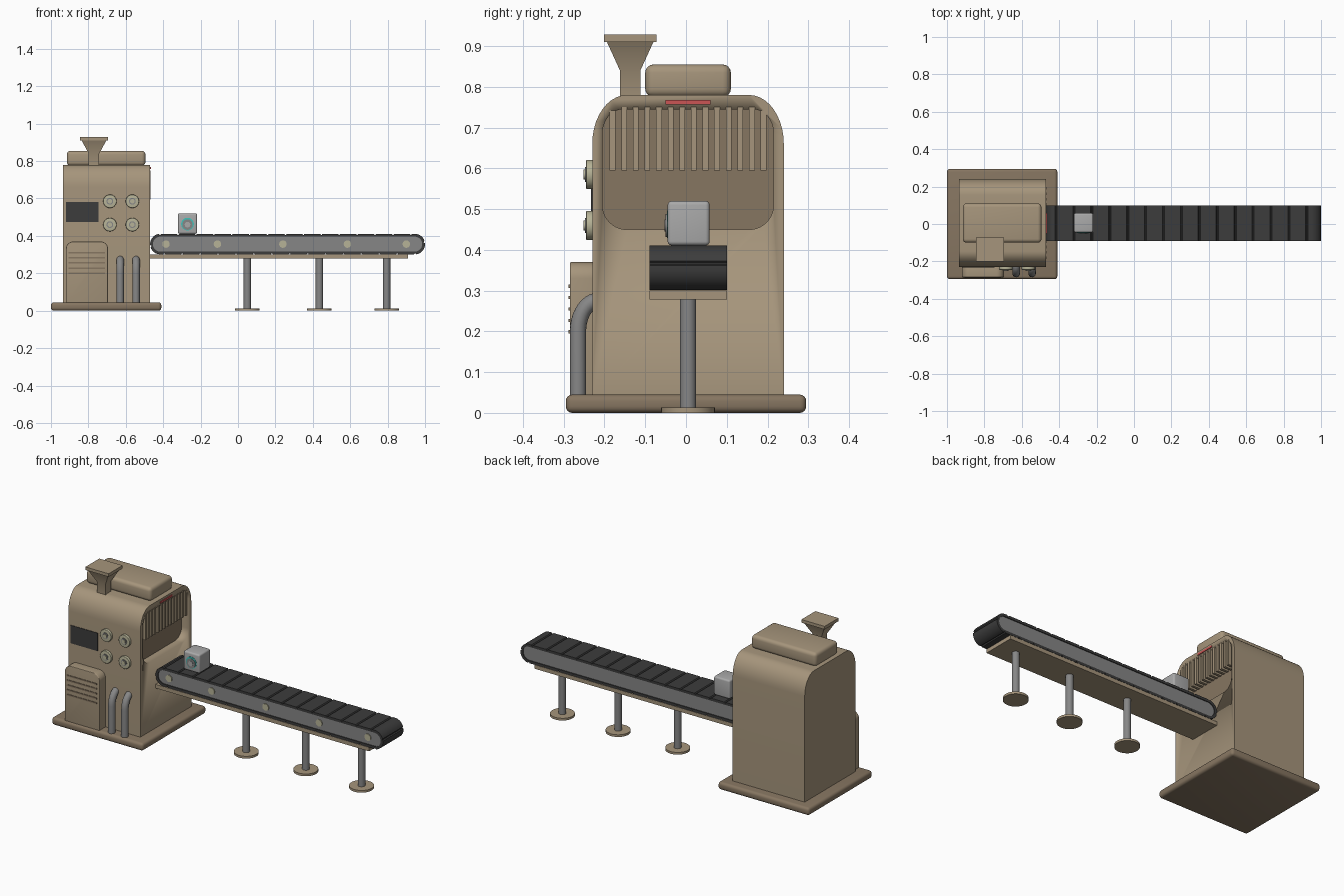
import bpy, bmesh, math

if "Cube" in bpy.data.objects:
    bpy.data.objects.remove(bpy.data.objects["Cube"])


def material(name, r, g, b):
    m = bpy.data.materials.new(name)
    m.diffuse_color = (r, g, b, 1)
    m.use_nodes = True
    m.node_tree.nodes["Principled BSDF"].inputs["Base Color"].default_value = m.diffuse_color
    return m


TAN = material("tan_paint", 0.38, 0.30, 0.20)
DARK = material("dark_tan_paint", 0.24, 0.18, 0.12)
STEEL = material("steel", 0.24, 0.24, 0.24)
RUBBER = material("rubber", 0.045, 0.045, 0.045)
KNOB = material("knob_ivory", 0.47, 0.45, 0.31)
PALE = material("pale_grey", 0.40, 0.40, 0.40)
RED = material("red_lamp", 0.6, 0.09, 0.09)
TEAL = material("teal_light", 0.05, 0.55, 0.5)


def finish(name, bm, mat, bevel=0):
    bmesh.ops.recalc_face_normals(bm, faces=bm.faces)
    me = bpy.data.meshes.new(name)
    bm.to_mesh(me)
    bm.free()
    ob = bpy.data.objects.new(name, me)
    bpy.context.collection.objects.link(ob)
    me.materials.append(mat)
    bpy.ops.object.select_all(action='DESELECT')
    ob.select_set(True)
    bpy.context.view_layer.objects.active = ob
    if bevel:
        mod = ob.modifiers.new("bevel", 'BEVEL')
        mod.width, mod.segments, mod.limit_method = bevel, 4, 'ANGLE'
        bpy.ops.object.modifier_apply(modifier=mod.name)
    bpy.ops.object.shade_smooth_by_angle(angle=math.radians(35))
    return ob


def place(axis, t, u, v):
    return {'x': (t, u, v), 'y': (u, t, v), 'z': (u, v, t)}[axis]


def prism(name, pts, axis, a, b, mat, bevel=0):
    """Extrude a 2D outline along an axis from a to b."""
    bm = bmesh.new()
    lo = [bm.verts.new(place(axis, a, *p)) for p in pts]
    hi = [bm.verts.new(place(axis, b, *p)) for p in pts]
    bm.faces.new(lo)
    bm.faces.new(hi)
    for i in range(len(pts)):
        j = (i + 1) % len(pts)
        bm.faces.new((lo[i], lo[j], hi[j], hi[i]))
    return finish(name, bm, mat, bevel)


def box(name, x, y, z, mat, bevel=0):
    return prism(name, [(x[0], y[0]), (x[1], y[0]), (x[1], y[1]), (x[0], y[1])],
                 'z', z[0], z[1], mat, bevel)


def circle(u, v, r, n=24):
    return [(u + r * math.cos(2 * math.pi * i / n), v + r * math.sin(2 * math.pi * i / n))
            for i in range(n)]


def rounded(u0, u1, v0, v1, bottom, top, n=10):
    """Rectangle with elliptical corners; bottom and top are (ru, rv) or None."""
    pts = []
    for su, sv, start in ((1, -1, 270), (1, 1, 0), (-1, 1, 90), (-1, -1, 180)):
        r = top if sv > 0 else bottom
        cu, cv = (u1 if su > 0 else u0), (v1 if sv > 0 else v0)
        if not r:
            pts.append((cu, cv))
            continue
        for i in range(n + 1):
            a = math.radians(start + 90 * i / n)
            pts.append((cu - su * r[0] + r[0] * math.cos(a), cv - sv * r[1] + r[1] * math.sin(a)))
    return pts


# Machine base and body
box("base_plate", (-1, -0.41), (-0.295, 0.295), (0, 0.045), DARK, 0.016)
body = prism("machine_body", rounded(-0.23, 0.24, 0.04, 0.78, None, (0.085, 0.12)),
             'x', -0.935, -0.47, TAN)

# Recess cut in the outlet side, with dark back panel
recess = rounded(-0.205, 0.215, 0.45, 0.745, (0.06, 0.06), (0.05, 0.06))
cutter = prism("recess_cutter", recess, 'x', -0.52, -0.4, DARK)
cutter.hide_render = True
mod = body.modifiers.new("recess", 'BOOLEAN')
mod.operation, mod.object, mod.solver = 'DIFFERENCE', cutter, 'EXACT'
bpy.context.view_layer.objects.active = body
bpy.ops.object.modifier_apply(modifier=mod.name)
bpy.data.objects.remove(cutter)
prism("recess_panel", recess, 'x', -0.525, -0.515, DARK)

# Vertical grille bars, shortened under the rounded corners
for i in range(14):
    y = 0.005 + (i - 6.5) * 0.0285
    over = max(0, abs(y - 0.005) - 0.16) / 0.05
    top = 0.69 + 0.06 * math.sqrt(1 - min(over, 1) ** 2)
    box(f"grille_bar_{i}", (-0.518, -0.467), (y - 0.007, y + 0.007), (0.595, top), TAN)
box("warning_lamp", (-0.475, -0.466), (-0.05, 0.06), (0.757, 0.768), RED)

# Lid and hopper
box("top_lid", (-0.915, -0.495), (-0.1, 0.11), (0.775, 0.855), TAN, 0.02)
bm = bmesh.new()
rings = []
for hx, hy, z in ((0.028, 0.025, 0.75), (0.028, 0.025, 0.84), (0.066, 0.057, 0.91),
                  (0.075, 0.064, 0.91), (0.075, 0.064, 0.928)):
    rings.append([bm.verts.new((-0.77 + sx * hx, -0.137 + sy * hy, z))
                  for sx, sy in ((-1, -1), (1, -1), (1, 1), (-1, 1))])
for a, b in zip(rings, rings[1:]):
    for i in range(4):
        bm.faces.new((a[i], a[(i + 1) % 4], b[(i + 1) % 4], b[i]))
bm.faces.new(rings[0])
bm.faces.new(rings[-1])
finish("hopper", bm, TAN)

# Front screen and dials
box("screen", (-0.92, -0.745), (-0.233, -0.225), (0.475, 0.58), RUBBER)
for x in (-0.685, -0.565):
    for z in (0.585, 0.46):
        prism("dial", circle(x, z, 0.036), 'y', -0.245, -0.225, KNOB, 0.003)
        prism("dial_rim", circle(x, z, 0.018), 'y', -0.248, -0.24, STEEL)
        prism("dial_button", circle(x, z, 0.012), 'y', -0.252, -0.24, KNOB)

# Front cabinet with louvres
prism("front_cabinet", rounded(-0.92, -0.695, 0.04, 0.37, None, (0.04, 0.04)),
      'y', -0.285, -0.225, TAN, 0.004)
for i in range(5):
    z = 0.195 + i * 0.028
    box(f"louvre_{i}", (-0.905, -0.712), (-0.288, -0.28), (z, z + 0.008), DARK)

# Bent pipes from base into the body
for x in (-0.63, -0.545):
    bm = bmesh.new()
    path = [(-0.265, 0.04, 0)] + [
        (-0.215 - 0.05 * math.cos(math.radians(a)), 0.2 + 0.075 * math.sin(math.radians(a)),
         math.radians(a)) for a in range(0, 91, 9)]
    rings = []
    for y, z, a in path:
        rings.append([bm.verts.new((x + u, y - v * math.cos(a), z + v * math.sin(a)))
                      for u, v in circle(0, 0, 0.02, 16)])
    for a, b in zip(rings, rings[1:]):
        for i in range(16):
            bm.faces.new((a[i], a[(i + 1) % 16], b[(i + 1) % 16], b[i]))
    bm.faces.new(rings[0])
    bm.faces.new(rings[-1])
    finish("pipe", bm, STEEL)

# Conveyor: a stadium path is sampled by arc length
X0, X1, ZC, R = -0.415, 0.945, 0.356, 0.055
STRAIGHT, ARC = X1 - X0, math.pi * R
TOTAL = 2 * (STRAIGHT + ARC)


def stadium(s, r):
    s %= TOTAL
    if s < STRAIGHT:
        return (X0 + s, ZC + r)
    s -= STRAIGHT
    if s < ARC:
        return (X1 + r * math.sin(s / R), ZC + r * math.cos(s / R))
    s -= ARC
    if s < STRAIGHT:
        return (X1 - s, ZC - r)
    s -= STRAIGHT
    return (X0 - r * math.sin(s / R), ZC - r * math.cos(s / R))


# Belt ring with grooves between the segments
bm = bmesh.new()
N = 32
seg = TOTAL / N
loops = []
for i in range(N):
    steps = [(0, 0.006), (0.004, 0)] + [(0.004 + (seg - 0.012) * k / 8, 0) for k in range(1, 9)]
    for ds, depth in steps + [(seg - 0.004, 0.006)]:
        s = i * seg + ds
        po, pi = stadium(s, R - depth), stadium(s, R - 0.015)
        loops.append([bm.verts.new((p[0], y, p[1]))
                      for p, y in ((po, -0.09), (po, 0.1), (pi, 0.1), (pi, -0.09))])
for i, a in enumerate(loops):
    b = loops[(i + 1) % len(loops)]
    for k in range(4):
        bm.faces.new((a[k], a[(k + 1) % 4], b[(k + 1) % 4], b[k]))
finish("conveyor_belt", bm, RUBBER)

# Side frame, roller caps, support board and legs
outline = [stadium(TOTAL * i / 200, R - 0.014) for i in range(200)]
prism("conveyor_frame", outline, 'y', -0.085, 0.095, STEEL)
for x in (-0.385, -0.11, 0.24, 0.585, 0.9):
    prism("roller_cap", circle(x, ZC, 0.02), 'y', -0.09, -0.08, KNOB)
box("conveyor_board", (-0.48, 0.91), (-0.09, 0.1), (0.278, 0.3), TAN)
for x in (0.05, 0.435, 0.795):
    prism("conveyor_leg", circle(x, 0.005, 0.02), 'z', 0.005, 0.285, STEEL)
    prism("leg_foot", circle(x, 0.005, 0.066, 32), 'z', 0, 0.013, TAN)

# Product cube with a round front emblem
box("cube", (-0.322, -0.218), (-0.045, 0.058), (0.411, 0.52), PALE, 0.01)
prism("cube_light", circle(-0.27, 0.463, 0.034, 32), 'y', -0.047, -0.04, TEAL)
prism("cube_ring", circle(-0.27, 0.46, 0.028, 32), 'y', -0.05, -0.04, STEEL)
prism("cube_button", circle(-0.27, 0.46, 0.015), 'y', -0.053, -0.04, PALE)
